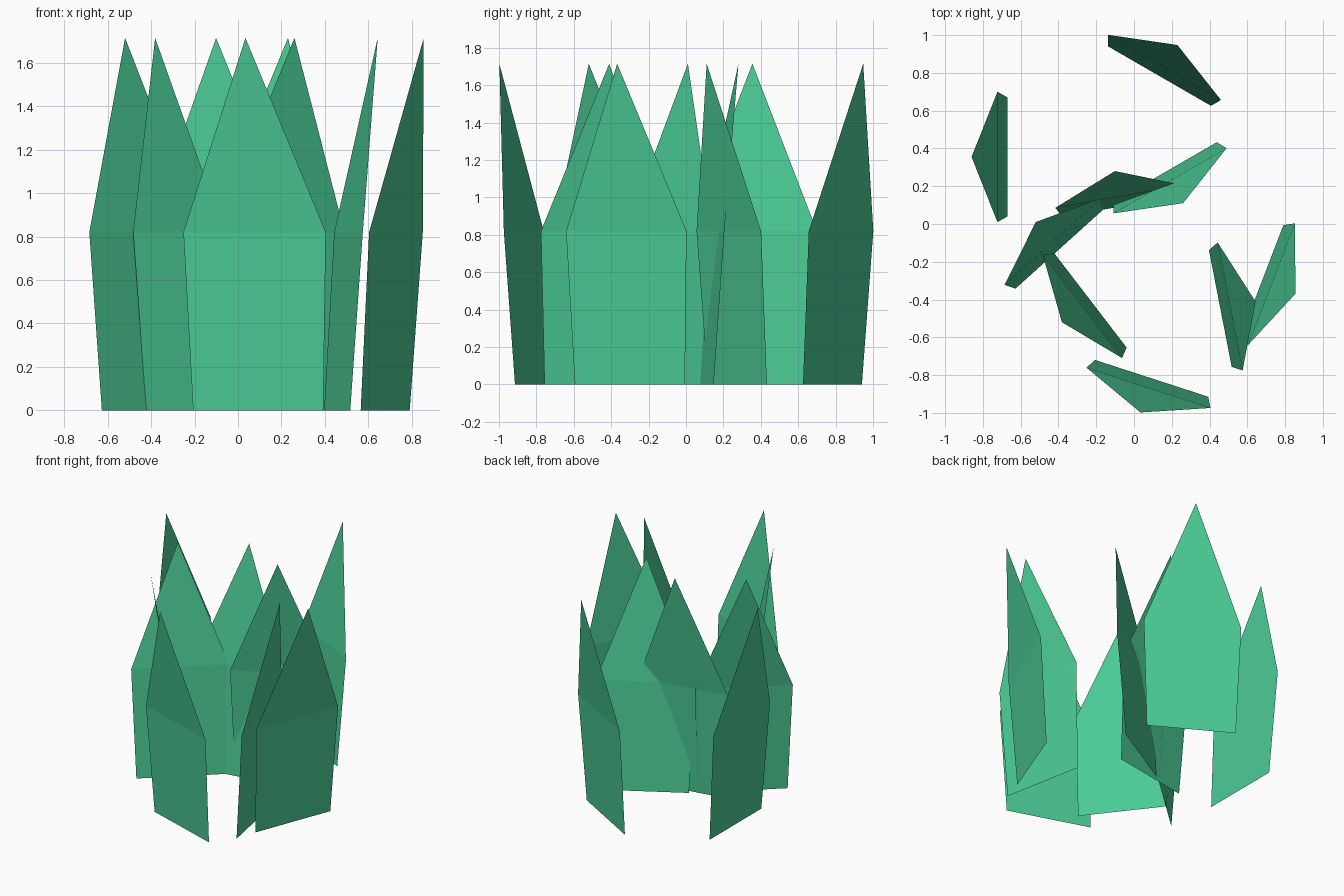
import bpy
from math import cos, sin, radians

if "Cube" in bpy.data.objects:
    bpy.data.objects.remove(bpy.data.objects["Cube"])

green = bpy.data.materials.new("grass_green")
green.diffuse_color = (0.07, 0.6, 0.3, 1)
green.use_nodes = True
green.node_tree.nodes["Principled BSDF"].inputs["Base Color"].default_value = green.diffuse_color

# Blade profile: (sideways, outward lean, height)
PROFILE = [(-0.315, 0, 0), (0.315, 0, 0),
           (0.345, 0.053, 0.82), (-0.345, 0.053, 0.82),
           (0, 0.19, 1.715)]
FACES = [(0, 1, 2, 3), (3, 2, 4)]

# Base centre x, y and lean direction in degrees
BLADES = [(0.135, 0.783, 60), (-0.67, 0.355, 180), (-0.068, 0.093, 100),
          (0.165, 0.275, 300), (-0.393, -0.131, 132), (-0.231, -0.404, 217.5),
          (0.093, -0.817, 252), (0.457, -0.447, 11), (0.678, -0.30, 339)]


def grass_blade(x, y, angle):
    c, s = cos(radians(angle)), sin(radians(angle))
    verts = [(x + lean * c - side * s, y + lean * s + side * c, z)
             for side, lean, z in PROFILE]
    mesh = bpy.data.meshes.new("grass_blade")
    mesh.from_pydata(verts, [], FACES)
    mesh.materials.append(green)
    blade = bpy.data.objects.new("grass_blade", mesh)
    bpy.context.collection.objects.link(blade)


# Clump of folded flat blades
for b in BLADES:
    grass_blade(*b)
